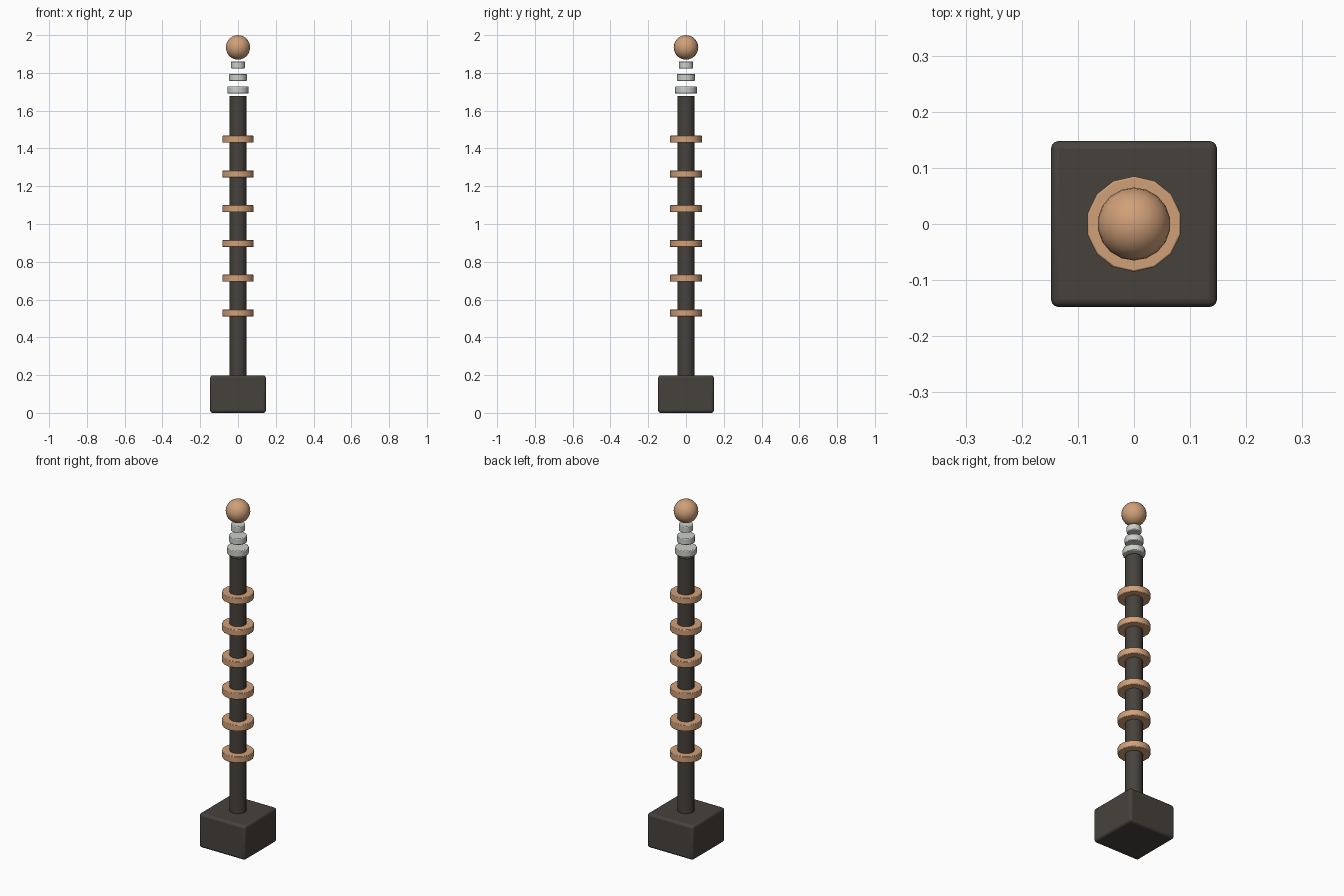
import bpy, math

if "Cube" in bpy.data.objects:
    bpy.data.objects.remove(bpy.data.objects["Cube"])


def material(name, rgb):
    m = bpy.data.materials.new(name)
    m.diffuse_color = (*rgb, 1)
    m.use_nodes = True
    m.node_tree.nodes["Principled BSDF"].inputs["Base Color"].default_value = m.diffuse_color
    return m


dark = material("dark metal", (0.062, 0.054, 0.046))
copper = material("copper", (0.63, 0.35, 0.19))
ceramic = material("pale grey", (0.60, 0.62, 0.58))


def finish(name, mat, bevel=0, segments=2):
    ob = bpy.context.object
    ob.name = name
    ob.data.materials.append(mat)
    if bevel:
        b = ob.modifiers.new("bevel", 'BEVEL')
        b.width, b.segments = bevel, segments
        b.limit_method = 'ANGLE'
        b.angle_limit = math.radians(40)
    return ob


def disc(name, mat, r, z0, z1, sides=14, bevel=0.0):
    bpy.ops.mesh.primitive_cylinder_add(vertices=sides, radius=r, depth=z1 - z0,
                                        location=(0, 0, (z0 + z1) / 2))
    bpy.ops.object.shade_smooth_by_angle(angle=math.radians(30))
    return finish(name, mat, bevel)


# Square base block with softened edges
bpy.ops.mesh.primitive_cube_add(size=1, location=(0, 0, 0.099))
bpy.context.object.scale = (0.296, 0.296, 0.198)
bpy.ops.object.transform_apply(location=False, rotation=False, scale=True)
bpy.ops.object.shade_smooth_by_angle(angle=math.radians(30))
finish("base", dark, 0.014, 3)

# Tall pole
disc("pole", dark, 0.045, 0.19, 1.677, 14)

# Six copper collars
for i in range(6):
    z = 0.529 + i * 0.184
    disc(f"collar_{i + 1}", copper, 0.085, z - 0.0185, z + 0.0185, 14, 0.003)

# Three floating insulator discs, shrinking upward
for i, (z, r) in enumerate([(1.709, 0.058), (1.776, 0.048), (1.842, 0.038)]):
    disc(f"insulator_{i + 1}", ceramic, r, z - 0.0185, z + 0.0185, 14, 0.004)

# Ball on top
bpy.ops.mesh.primitive_uv_sphere_add(segments=18, ring_count=14, radius=0.065,
                                     location=(0, 0, 1.935))
bpy.ops.object.shade_smooth()
finish("ball", copper)
